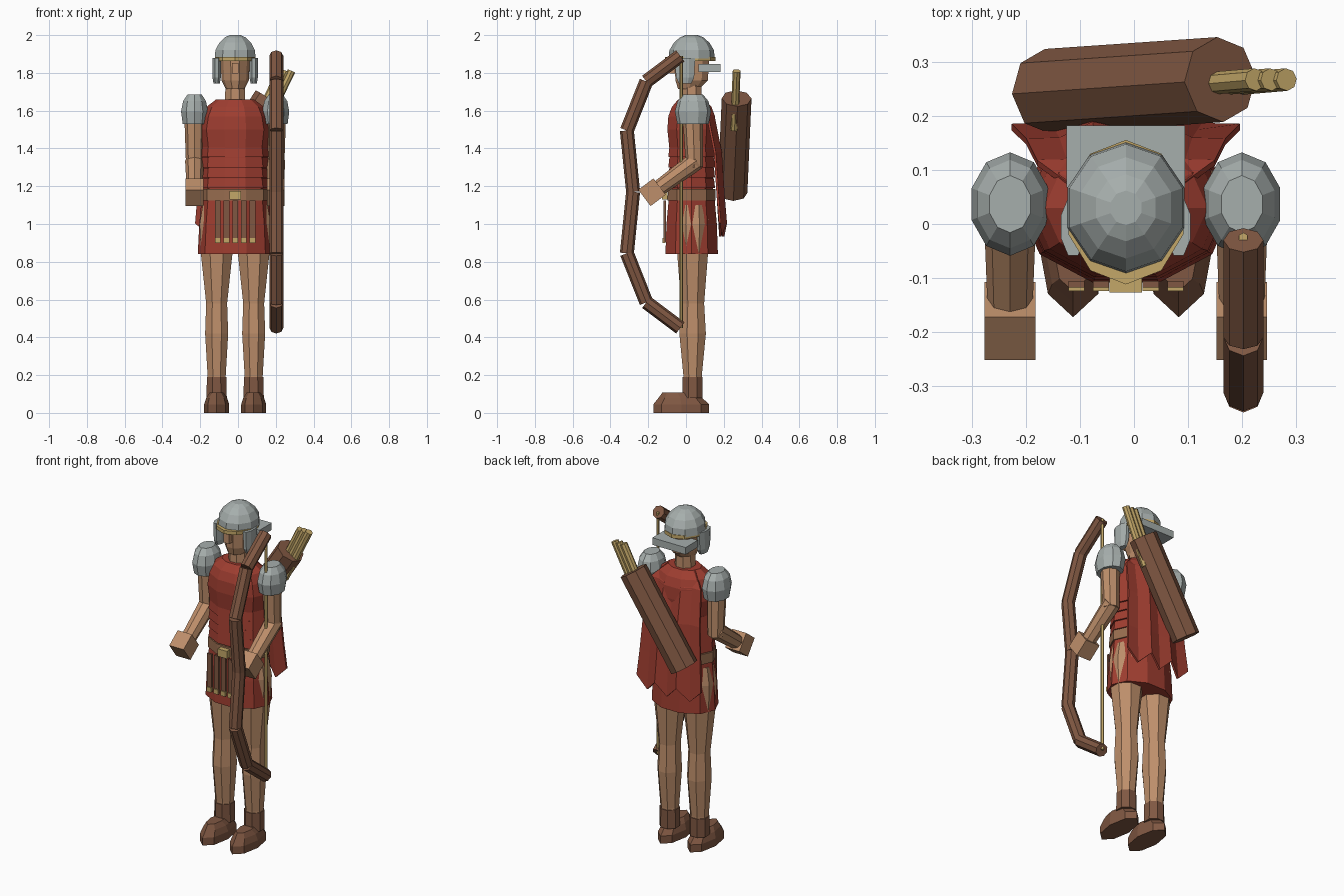
import bpy, bmesh, math
from mathutils import Vector

cube = bpy.data.objects.get("Cube")
if cube:
    bpy.data.objects.remove(cube, do_unlink=True)

CX, CY = -0.015, 0.03  # body axis


def material(name, rgb):
    m = bpy.data.materials.new(name)
    m.use_nodes = True
    col = [(c / 255) ** 2.2 for c in rgb] + [1]
    m.diffuse_color = col
    m.node_tree.nodes["Principled BSDF"].inputs["Base Color"].default_value = col
    return m


SKIN = material("skin", (188, 141, 106))
RED = material("red cloth", (158, 64, 52))
BROWN = material("brown leather", (127, 88, 68))
TAN = material("tan leather", (150, 108, 80))
STEEL = material("steel", (165, 173, 171))
GOLD = material("brass", (194, 166, 104))


def finish(name, bm, mat):
    bmesh.ops.recalc_face_normals(bm, faces=bm.faces)
    me = bpy.data.meshes.new(name)
    bm.to_mesh(me)
    bm.free()
    me.materials.append(mat)
    ob = bpy.data.objects.new(name, me)
    bpy.context.collection.objects.link(ob)
    return ob


def loft(name, mat, rings, x=CX, y=CY, n=10, turn=0.0):
    """Stack of ellipses; each ring is (z, rx, ry) or (z, rx, ry, dy)."""
    bm = bmesh.new()
    rows = []
    for z, rx, ry, *dy in rings:
        off = dy[0] if dy else 0
        angles = [2 * math.pi * (i + turn) / n - math.pi / 2 for i in range(n)]
        rows.append([bm.verts.new((x + rx * math.cos(a), y + off + ry * math.sin(a), z))
                     for a in angles])
    for low, high in zip(rows, rows[1:]):
        for i in range(n):
            j = (i + 1) % n
            bm.faces.new((low[i], low[j], high[j], high[i]))
    bm.faces.new(rows[0])
    bm.faces.new(rows[-1])
    return finish(name, bm, mat)


def rod(name, mat, a, b, r1, r2=None, n=8):
    a, b = Vector(a), Vector(b)
    bm = bmesh.new()
    bmesh.ops.create_cone(bm, cap_ends=True, segments=n, radius1=r1,
                          radius2=r2 or r1, depth=(b - a).length)
    ob = finish(name, bm, mat)
    ob.location = (a + b) / 2
    ob.rotation_euler = (b - a).to_track_quat("Z", "Y").to_euler()
    return ob


def box(name, mat, centre, size, tilt=0.0):
    bm = bmesh.new()
    bmesh.ops.create_cube(bm, size=1)
    bmesh.ops.scale(bm, vec=size, verts=bm.verts)
    ob = finish(name, bm, mat)
    ob.location = centre
    ob.rotation_euler.x = tilt
    return ob


# Torso, overlapping waist bands, belt and tunic skirt
loft("torso", RED, [(1.14, .17, .118), (1.38, .172, .122), (1.5, .188, .135), (1.57, .175, .13),
                    (1.62, .152, .11), (1.66, .1, .075)], turn=.5)
for i in range(4):
    z = 1.19 + i * .055
    loft("waist_band", RED, [(z, .182, .13), (z + .052, .176, .124)], turn=.5)
loft("belt", TAN, [(1.125, .186, .134), (1.185, .184, .132)], turn=.5)
loft("tunic_skirt", RED, [(.84, .198, .146), (1.0, .19, .14), (1.13, .178, .128)], turn=.5)
box("belt_buckle", GOLD, (CX, -.112, 1.153), (.06, .03, .045))

# Hanging belt straps with metal tips
for i in range(5):
    x = CX + (i - 2) * .046
    box("belt_strap", BROWN, (x, -.112, 1.015), (.03, .012, .22))
    box("strap_tip", GOLD, (x, -.116, .913), (.03, .016, .028))

# Legs, arms and shoulder guards on both sides
for side, tag in ((-1, "right"), (1, "left")):
    x = CX + side * .098
    loft(tag + "_leg", SKIN, [(.1, .05, .05), (.2, .052, .053), (.42, .066, .076),
                              (.58, .06, .066), (.84, .09, .088), (1.0, .098, .095),
                              (1.1, .08, .085)], x, CY + .005, 8, .5)
    loft(tag + "_boot_cuff", BROWN, [(.08, .058, .058), (.19, .056, .058)], x, CY + .005, 8, .5)
    loft(tag + "_boot", BROWN, [(0, .066, .148), (.045, .066, .148), (.08, .055, .115, -.005),
                                (.108, .036, .08, -.02)], x, -.025, 8)
    x = CX + side * .215
    rod(tag + "_upper_arm", SKIN, (x, .035, 1.6), (x, .045, 1.3), .055, .045)
    rod(tag + "_forearm", SKIN, (x, .055, 1.335), (x, -.15, 1.185), .05, .042)
    box(tag + "_hand", SKIN, (x, -.18, 1.168), (.094, .1, .108), math.radians(37))
    loft(tag + "_shoulder_guard", STEEL, [(1.53, .066, .083), (1.595, .075, .096),
                                          (1.65, .064, .082), (1.685, .04, .053)], x, .037)
    # Cheek guard
    x = CX + side * .098
    loft(tag + "_cheek_guard", STEEL, [(1.745, .018, .036), (1.775, .024, .052),
                                       (1.88, .024, .058)], x, -.005, 8, .5)

# Head and helmet
loft("neck", SKIN, [(1.62, .058, .058), (1.76, .056, .056)], n=8, turn=.5)
loft("head", SKIN, [(1.715, .05, .06, -.015), (1.76, .072, .09), (1.88, .078, .098)], turn=.5)
box("nose", SKIN, (CX, -.068, 1.825), (.036, .04, .055))
loft("helmet_dome", STEEL, [(1.875, .114, .122), (1.92, .11, .118), (1.96, .088, .094),
                            (1.988, .058, .062), (2.0, .03, .032)])
loft("helmet_band", GOLD, [(1.863, .112, .134, -.008), (1.884, .112, .134, -.008)])
box("neck_guard", STEEL, (CX, .125, 1.825), (.22, .115, .042))

# Cape: folded sheet widening toward a ragged hem
bm = bmesh.new()
rows = []
COLS = 7
for z, half, y in ((1.66, .09, .09), (1.58, .165, .145), (1.38, .185, .185),
                   (1.15, .2, .2), (.97, .212, .212)):
    row = []
    for c in range(COLS):
        u = c / (COLS - 1) * 2 - 1
        fold = .009 * (-1) ** c
        hem = .035 * (-1) ** c if z < 1 else 0
        row.append(bm.verts.new((CX + u * half, y + fold - .035 * u * u, z + hem)))
    rows.append(row)
for a, b in zip(rows, rows[1:]):
    for c in range(COLS - 1):
        bm.faces.new((a[c], a[c + 1], b[c + 1], b[c]))
cape = finish("cape", bm, RED)
cape.modifiers.new("thickness", "SOLIDIFY").thickness = .012

# Quiver and arrows on the back
rod("quiver", BROWN, (-.16, .246, 1.165), (.16, .268, 1.665), .079)
for i in range(3):
    x = .225 + i * .029
    rod("arrow", GOLD, (x - .15, .255, 1.5), (x, .268, 1.81), .021)

# Bow: jointed limbs mirrored above and below the grip, plus string
BOW_X, GRIP_Z = .203, 1.17
limb = [(-.28, 0), (-.313, .325), (-.21, .585), (-.03, .72)]
for sign, tag in ((1, "upper"), (-1, "lower")):
    for (y1, z1), (y2, z2) in zip(limb, limb[1:]):
        rod("bow_limb_" + tag, BROWN, (BOW_X, y1, GRIP_Z + sign * z1),
            (BOW_X, y2, GRIP_Z + sign * z2), .037)
rod("bow_string", GOLD, (BOW_X, -.025, GRIP_Z - .72), (BOW_X, -.025, GRIP_Z + .72), .009, n=6)
